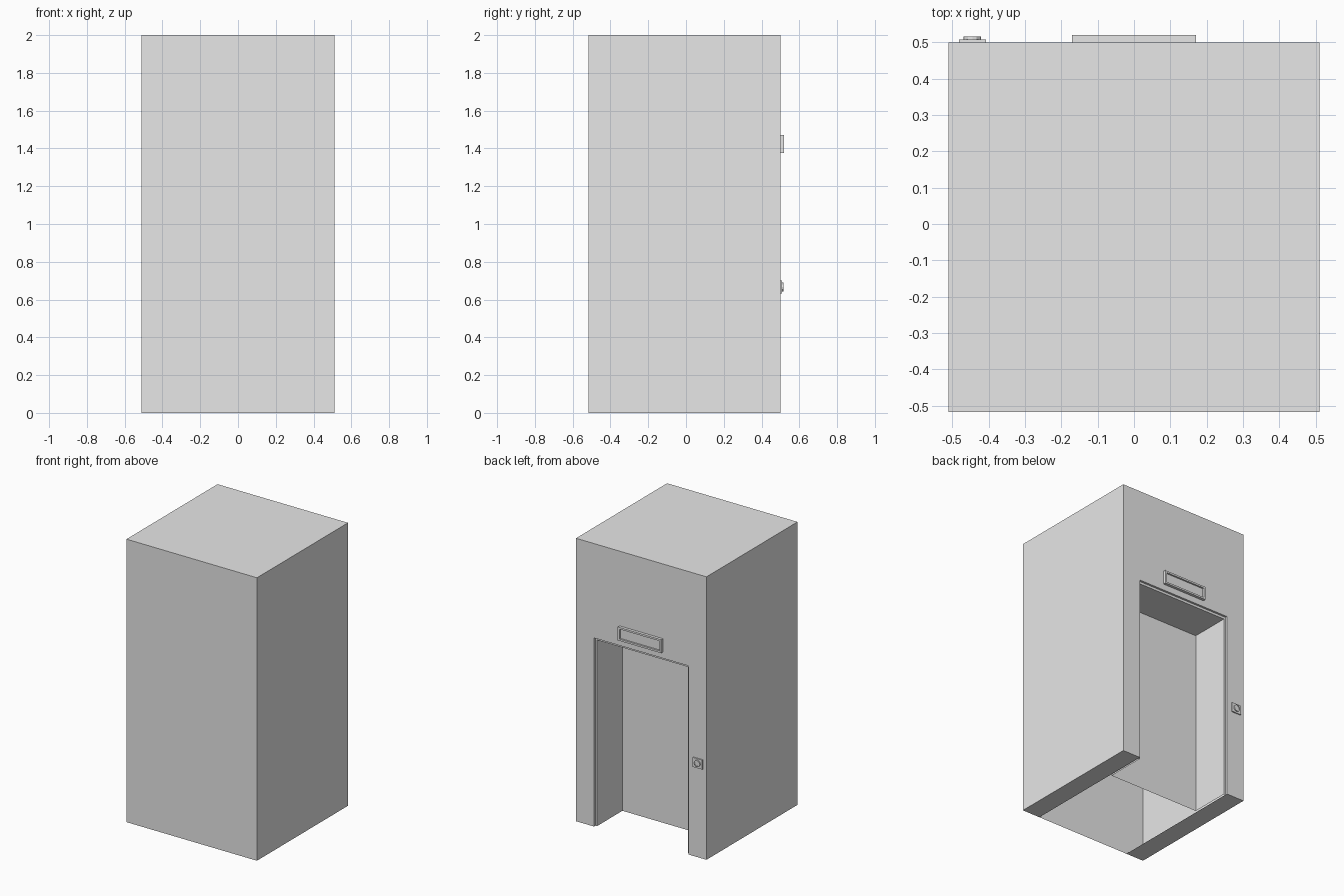
import bpy, bmesh
from mathutils import Matrix, Vector

cube = bpy.data.objects.get("Cube")
if cube:
    bpy.data.objects.remove(cube, do_unlink=True)

grey = bpy.data.materials.new("plain_grey")
grey.use_nodes = True
colour = (0.8, 0.8, 0.8, 1)
grey.diffuse_color = colour
grey.node_tree.nodes["Principled BSDF"].inputs["Base Color"].default_value = colour

FRONT, BACK = -0.517, 0.5
HALF, DOOR = 0.51, 0.37


def finish(name, bm):
    mesh = bpy.data.meshes.new(name)
    bm.to_mesh(mesh)
    bm.free()
    mesh.materials.append(grey)
    obj = bpy.data.objects.new(name, mesh)
    bpy.context.collection.objects.link(obj)
    return obj


def arch(bm, half, height, y):
    """Open arch outline: up one side, across, down the other."""
    return [bm.verts.new((x, y, z)) for x, z in
            ((-half, 0), (-half, height), (half, height), (half, 0))]


def inset_front(bm, steps):
    """Inset the back-facing face repeatedly, moving it by depth each time."""
    bm.faces.ensure_lookup_table()
    face = max(bm.faces, key=lambda f: f.calc_center_median().y)
    for width, depth in steps:
        bmesh.ops.inset_region(bm, faces=[face], thickness=width)
        new = bmesh.ops.extrude_discrete_faces(bm, faces=[face])["faces"]
        face = new[0]
        bmesh.ops.translate(bm, verts=face.verts, vec=(0, depth, 0))


def box(name, low, high, steps=()):
    low, high = Vector(low), Vector(high)
    bm = bmesh.new()
    bmesh.ops.create_cube(bm, size=1, matrix=Matrix.Translation((low + high) / 2)
                          @ Matrix.Diagonal((*(high - low), 1)))
    inset_front(bm, steps)
    return finish(name, bm)


# Hollow shell with a stepped doorway and a recessed door panel
bm = bmesh.new()
rings = [arch(bm, *r) for r in (
    (HALF, 2, FRONT), (HALF, 2, BACK),
    (DOOR, 1.333, BACK), (DOOR, 1.333, BACK - 0.015),
    (DOOR - 0.013, 1.316, BACK - 0.015), (DOOR - 0.013, 1.316, 0.2))]
for a, b in zip(rings, rings[1:]):
    for i in range(3):
        bm.faces.new((a[i], a[i + 1], b[i + 1], b[i]))
bm.faces.new(reversed(rings[0]))
bm.faces.new(rings[-1])
finish("cabin_shell", bm)

# Undersides of the two side walls
for name, x0, x1 in (("left_wall_base", DOOR, HALF), ("right_wall_base", -HALF, -DOOR)):
    bm = bmesh.new()
    bm.faces.new([bm.verts.new((x, y, 0)) for x, y in
                  ((x0, FRONT), (x0, BACK), (x1, BACK), (x1, FRONT))])
    finish(name, bm)

# Indicator above the doorway, with a sunken display
box("floor_indicator", (-0.17, BACK, 1.377), (0.17, 0.52, 1.472), [(0.018, -0.012)])

# Call plate and round button
box("call_plate", (-0.482, BACK, 0.633), (-0.408, 0.508, 0.7))
bm = bmesh.new()
bmesh.ops.create_cone(bm, cap_ends=True, segments=12, radius1=0.024, radius2=0.024, depth=0.008,
                      matrix=Matrix.Translation((-0.445, 0.512, 0.667))
                      @ Matrix.Rotation(-1.5708, 4, "X"))
inset_front(bm, [(0.006, -0.003)])
finish("call_button", bm)
